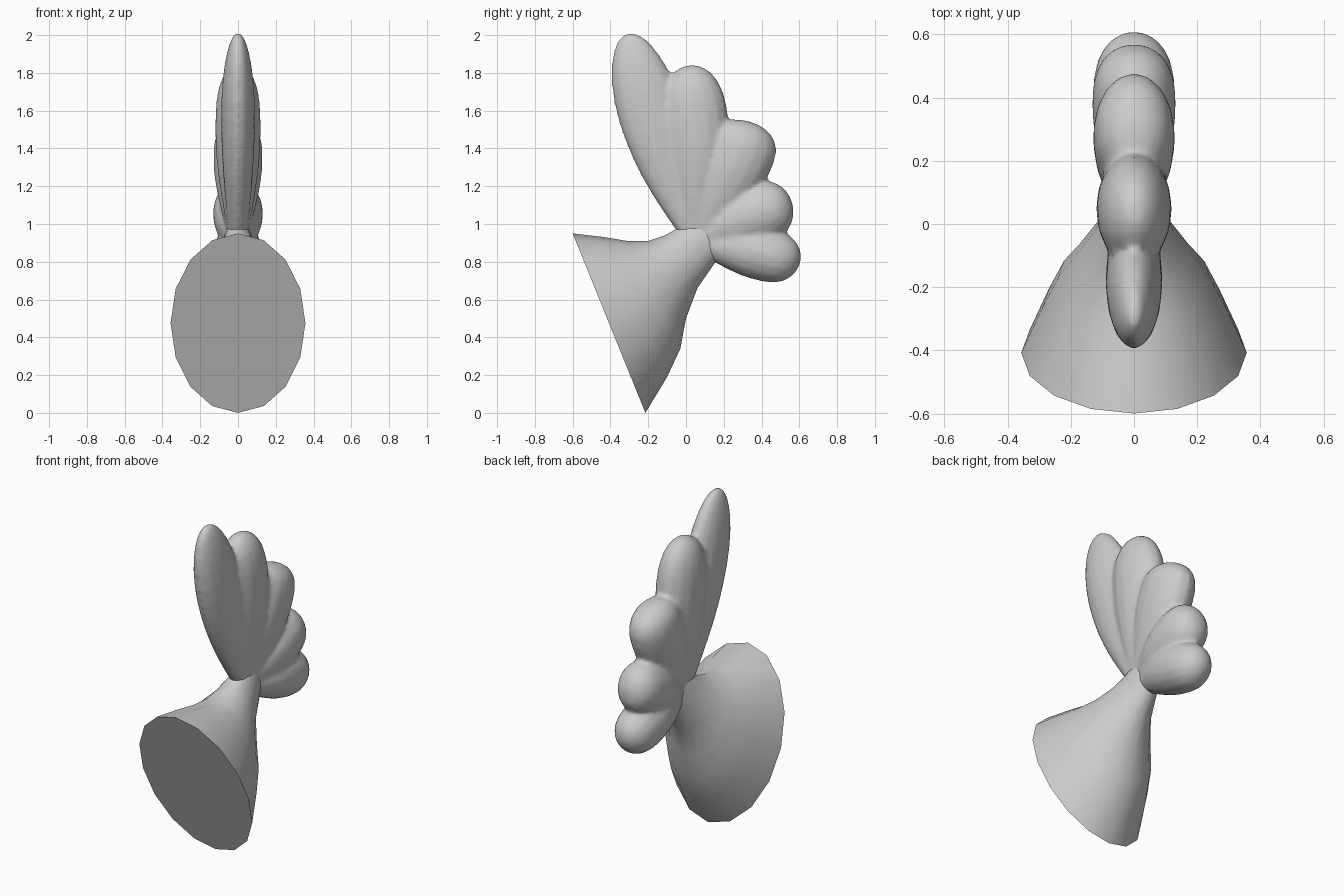
import bpy, bmesh, math
from mathutils import Vector

if "Cube" in bpy.data.objects:
    bpy.data.objects.remove(bpy.data.objects["Cube"])


def loft(bm, sections, sides=16):
    """Elliptical rings; each section is two opposite edge points in the yz plane and a half width in x."""
    rings = []
    for p, q, hw in sections:
        ring = []
        for i in range(sides):
            a = 2 * math.pi * i / sides
            y, z = p.lerp(q, (1 - math.cos(a)) / 2)
            ring.append(bm.verts.new((hw * math.sin(a), y, z)))
        rings.append(ring)
    for a, b in zip(rings, rings[1:]):
        for i in range(sides):
            j = (i + 1) % sides
            bm.faces.new((a[i], a[j], b[j], b[i]))
    bm.faces.new(rings[0])
    bm.faces.new(rings[-1])


def lobe(bm, root, mid, tip, width, thick, blunt, steps=14):
    """A petal along a curve through root, mid and tip: it swells, then rounds off."""
    root, mid, tip = Vector(root), Vector(mid), Vector(tip)
    ctrl = 2 * mid - (root + tip) / 2
    sections = []
    for i in range(steps + 1):
        t = 0.998 * math.sin(i / steps * math.pi / 2)
        c = root * (1 - t) ** 2 + ctrl * 2 * t * (1 - t) + tip * t * t
        d = ((ctrl - root) * (1 - t) + (tip - ctrl) * t).normalized()
        side = Vector((-d.y, d.x))
        grow = math.sin(min(t / 0.6, 1) * math.pi / 2)
        end = math.sqrt(1 - max(0, (t - 0.6) / 0.4) ** blunt)
        w = (0.06 + (width - 0.06) * grow) * end
        sections.append((c + side * w, c - side * w, (0.05 + (thick - 0.05) * grow) * end))
    loft(bm, sections)


def finish(bm, name):
    bmesh.ops.recalc_face_normals(bm, faces=bm.faces)
    mesh = bpy.data.meshes.new(name)
    bm.to_mesh(mesh)
    bm.free()
    obj = bpy.data.objects.new(name, mesh)
    bpy.context.collection.objects.link(obj)
    bpy.ops.object.select_all(action='DESELECT')
    obj.select_set(True)
    bpy.context.view_layer.objects.active = obj
    bpy.ops.object.shade_smooth_by_angle(angle=math.radians(40))
    return obj


# Flared base with a flat oval end: top edge, bottom edge, half width
base = [
    ((-0.60, 0.95), (-0.215, 0.00), 0.357),
    ((-0.43, 0.93), (-0.10, 0.19), 0.29),
    ((-0.31, 0.91), (-0.03, 0.34), 0.24),
    ((-0.20, 0.91), (0.00, 0.50), 0.185),
    ((-0.11, 0.94), (0.06, 0.66), 0.125),
    ((-0.04, 0.98), (0.15, 0.79), 0.085),
    ((0.04, 1.04), (0.20, 0.85), 0.06),
]
bm = bmesh.new()
loft(bm, [(Vector(p), Vector(q), w) for p, q, w in base])
finish(bm, "flared_base")

# Fan of five lobes, from the tall front one round to the low back one
bm = bmesh.new()
lobe(bm, (0.03, 0.95), (-0.15, 1.47), (-0.31, 2.01), 0.175, 0.09, 2)
lobe(bm, (0.05, 0.94), (0.055, 1.40), (0.01, 1.84), 0.18, 0.12, 3)
lobe(bm, (0.06, 0.93), (0.24, 1.28), (0.345, 1.54), 0.19, 0.13, 3)
lobe(bm, (0.08, 0.92), (0.32, 1.03), (0.56, 1.12), 0.16, 0.133, 3)
lobe(bm, (0.09, 0.89), (0.34, 0.86), (0.60, 0.78), 0.145, 0.13, 3)
fan = finish(bm, "lobed_fan")

# Fuse the lobes into one soft skin
remesh = fan.modifiers.new("fuse", 'REMESH')
remesh.mode = 'VOXEL'
remesh.voxel_size = 0.014
remesh.use_smooth_shade = True
smooth = fan.modifiers.new("soften", 'SMOOTH')
smooth.factor = 0.5
smooth.iterations = 6
